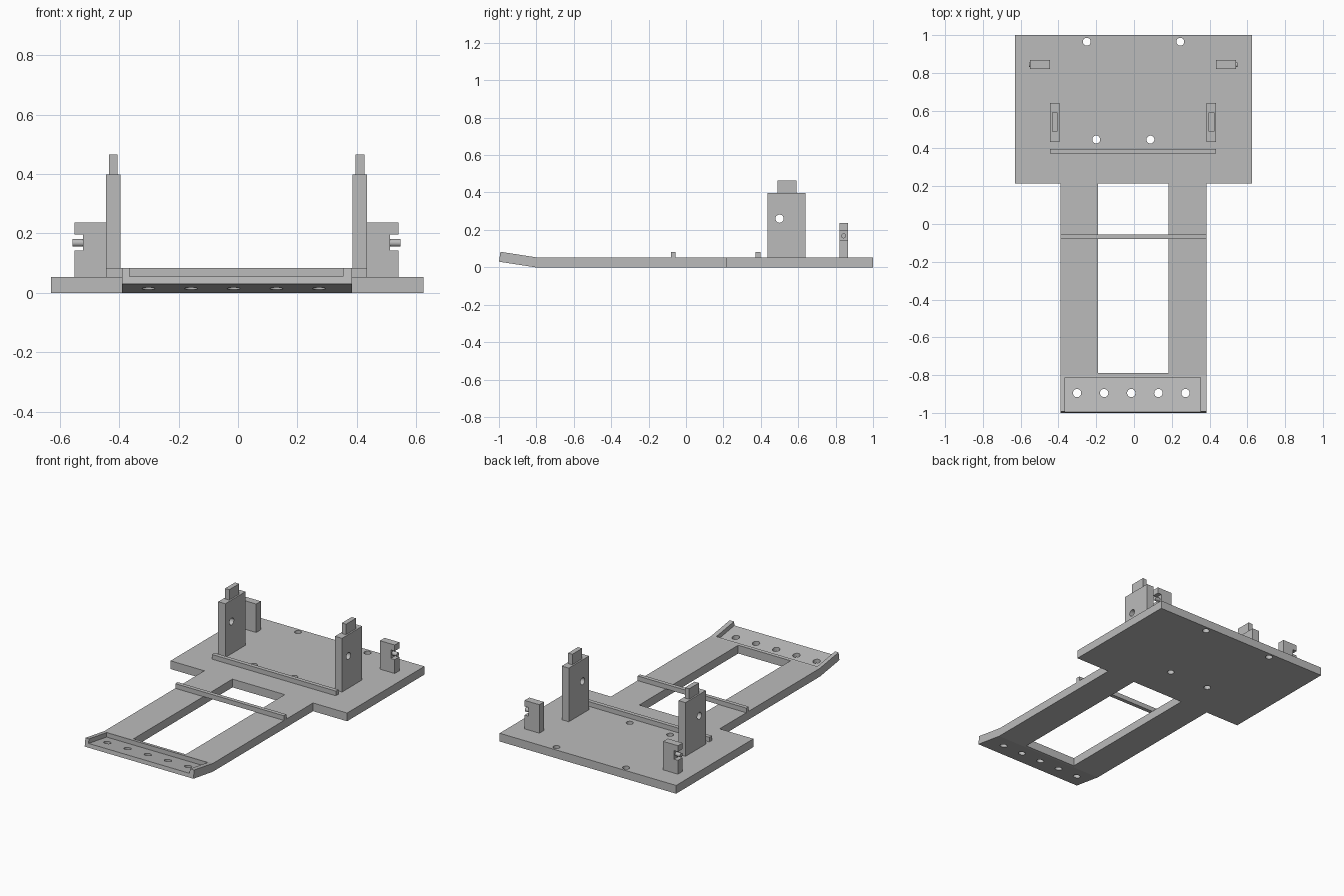
import bpy, bmesh, math
from mathutils import Matrix

cube = bpy.data.objects.get("Cube")
if cube:
    bpy.data.objects.remove(cube)

grey = bpy.data.materials.new("plain_grey")
grey.use_nodes = True
grey.diffuse_color = (0.5, 0.5, 0.5, 1)
grey.node_tree.nodes["Principled BSDF"].inputs["Base Color"].default_value = (0.5, 0.5, 0.5, 1)


def finish(name, bm):
    bmesh.ops.recalc_face_normals(bm, faces=bm.faces)
    mesh = bpy.data.meshes.new(name)
    bm.to_mesh(mesh)
    bm.free()
    mesh.materials.append(grey)
    ob = bpy.data.objects.new(name, mesh)
    bpy.context.collection.objects.link(ob)
    return ob


def prism(name, profile, x0, x1):
    """Side profile of (y, z) points extruded along x."""
    bm = bmesh.new()
    face = bm.faces.new([bm.verts.new((x0, y, z)) for y, z in profile])
    out = bmesh.ops.extrude_face_region(bm, geom=[face])
    moved = [v for v in out["geom"] if isinstance(v, bmesh.types.BMVert)]
    bmesh.ops.translate(bm, verts=moved, vec=(x1 - x0, 0, 0))
    return finish(name, bm)


def box(name, x, y, z):
    x, y, z = sorted(x), sorted(y), sorted(z)
    return prism(name, [(y[0], z[0]), (y[1], z[0]), (y[1], z[1]), (y[0], z[1])], *x)


def cylinder(name, centre, radius, depth, axis="Z"):
    bm = bmesh.new()
    turn = Matrix.Rotation(math.pi / 2, 4, "Y") if axis == "X" else Matrix()
    bmesh.ops.create_cone(bm, cap_ends=True, segments=24, radius1=radius, radius2=radius,
                          depth=depth, matrix=Matrix.Translation(centre) @ turn)
    for f in bm.faces:
        f.smooth = len(f.verts) == 4
    for e in bm.edges:
        e.smooth = all(f.smooth for f in e.link_faces)
    return finish(name, bm)


def cut(ob, cutters):
    """Subtract the cutters, keep the result and remove them."""
    for c in cutters:
        mod = ob.modifiers.new("cut", "BOOLEAN")
        mod.operation, mod.solver, mod.object = "DIFFERENCE", "EXACT", c
    graph = bpy.context.evaluated_depsgraph_get()
    mesh = bpy.data.meshes.new_from_object(ob.evaluated_get(graph))
    ob.modifiers.clear()
    ob.data = mesh
    for c in cutters:
        bpy.data.objects.remove(c)


TOP = 0.053      # upper face of the plates
MID = -0.005     # mirror plane of the frame

# Wide rear plate with four screw holes
plate = box("rear_plate", (-0.63, 0.625), (0.215, 1), (0, TOP))
cut(plate, [cylinder("hole", (x, y, 0.03), 0.021, 0.2)
            for x, y in ((-0.25, 0.965), (0.245, 0.965), (-0.2, 0.447), (0.087, 0.447))])

# Front frame with an upturned lip, a window, a tray recess and a row of holes
frame = prism("front_frame", [(0.215, 0), (-0.805, 0), (-1, 0.03), (-0.992, 0.083),
                              (-0.8, TOP), (0.215, TOP)], -0.39, 0.383)
cutters = [box("window", (-0.19, 0.182), (-0.79, 0.3), (-0.1, 0.2)),
           prism("tray", [(-1.05, 0.064), (-0.812, 0.026), (-0.812, 0.2), (-1.05, 0.2)],
                 -0.365, 0.353)]
cutters += [cylinder("hole", (-0.0145 + i * 0.1435, -0.895, 0.03), 0.022, 0.2)
            for i in range(-2, 3)]
cut(frame, cutters)

# Cross rails
box("front_rail", (-0.39, 0.383), (-0.08, -0.055), (TOP, 0.083))
box("rear_rail", (-0.445, 0.435), (0.372, 0.398), (TOP, 0.083))

for side, s in (("left", 1), ("right", -1)):
    def span(a, b):
        return MID + s * a, MID + s * b

    # Tall post with a cross hole and a narrow tab
    post = box(side + "_post", span(0.39, 0.44), (0.435, 0.64), (TOP, 0.398))
    cut(post, [cylinder("hole", (MID + s * 0.415, 0.5, 0.26), 0.022, 0.2, "X")])
    box(side + "_post_tab", span(0.4, 0.43), (0.49, 0.59), (0.398, 0.465))

    # Short bracket, notched on its outer side, with a peg in the notch
    bracket = box(side + "_bracket", span(0.44, 0.545), (0.82, 0.867), (TOP, 0.236))
    cut(bracket, [box("notch", span(0.517, 0.6), (0.7, 1), (0.142, 0.197))])
    cylinder(side + "_peg", (MID + s * 0.533, 0.843, 0.168), 0.013, 0.038, "X")
